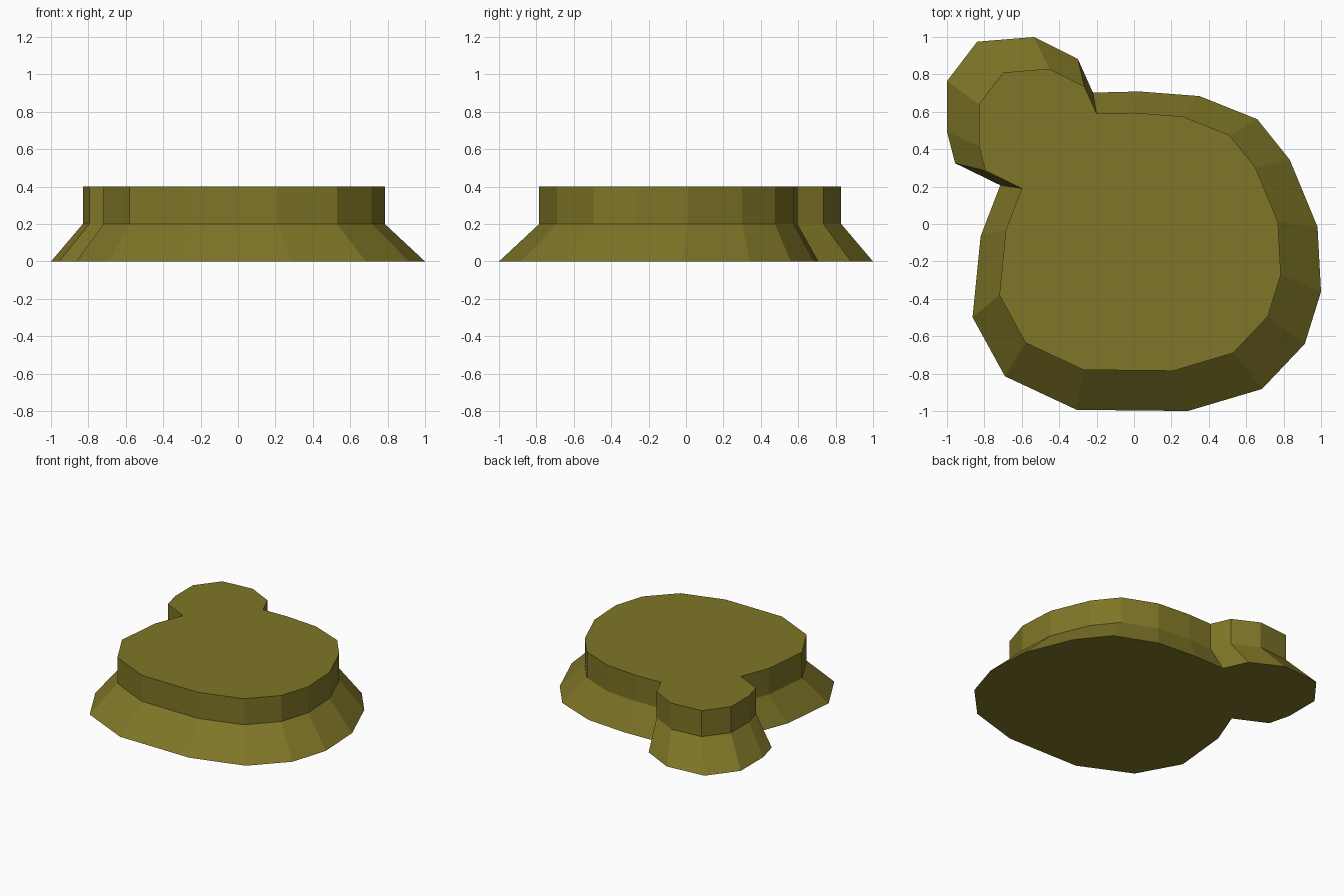
import bpy
import bmesh

# Remove the default cube
default_cube = bpy.data.objects.get("Cube")
if default_cube:
    bpy.data.objects.remove(default_cube, do_unlink=True)

# Olive material
olive = bpy.data.materials.new("olive")
olive.use_nodes = True
olive.diffuse_color = (0.21, 0.18, 0.02, 1)
shader = olive.node_tree.nodes["Principled BSDF"]
shader.inputs["Base Color"].default_value = olive.diffuse_color
shader.inputs["Roughness"].default_value = 0.9

# Plateau outline, clockwise from the notch beside the rear lobe
main_outline = [
    (-0.2, 0.59), (0, 0.595), (0.26, 0.575), (0.51, 0.475), (0.65, 0.3),
    (0.77, 0.01), (0.785, -0.27), (0.715, -0.495), (0.53, -0.69),
    (0.21, -0.785), (-0.27, -0.78), (-0.58, -0.635), (-0.72, -0.38),
    (-0.685, -0.03), (-0.6, 0.19),
]
lobe_outline = [
    (-0.795, 0.285), (-0.83, 0.42), (-0.83, 0.64), (-0.7, 0.81),
    (-0.455, 0.83), (-0.265, 0.735),
]
outline = main_outline + lobe_outline


def add_ring(mesh, height, scale=1, shift=0):
    """Place a scaled copy of the outline at the given height."""
    return [mesh.verts.new((x * scale + shift, y * scale - shift, height))
            for x, y in outline]


def bridge(mesh, lower, upper):
    """Join two matching rings with flat quads."""
    for i in range(len(lower)):
        j = (i + 1) % len(lower)
        mesh.faces.new((lower[i], lower[j], upper[j], upper[i]))


# Flared foot, upright wall and flat caps
mesh = bmesh.new()
foot = add_ring(mesh, 0, scale=1.238, shift=0.028)
shoulder = add_ring(mesh, 0.2)
rim = add_ring(mesh, 0.4)
bridge(mesh, foot, shoulder)
bridge(mesh, shoulder, rim)
mesh.faces.new(foot)
mesh.faces.new(rim)
bmesh.ops.recalc_face_normals(mesh, faces=mesh.faces[:])

data = bpy.data.meshes.new("plateau")
mesh.to_mesh(data)
mesh.free()
data.materials.append(olive)
plateau = bpy.data.objects.new("plateau", data)
bpy.context.scene.collection.objects.link(plateau)
